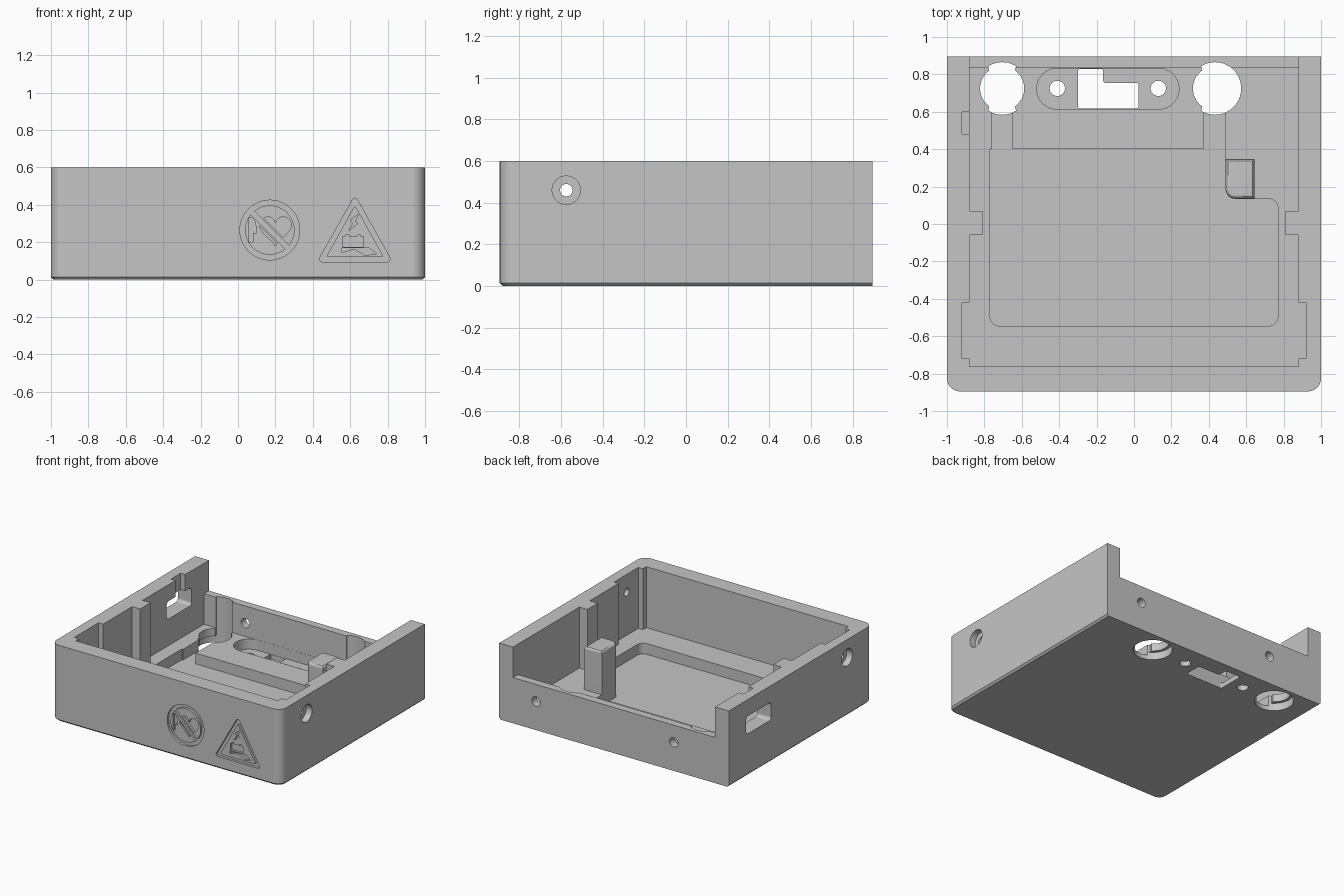
import bpy, bmesh
from math import sin, cos, pi, atan2
from mathutils import Vector

cube = bpy.data.objects.get("Cube")
if cube:
    bpy.data.objects.remove(cube, do_unlink=True)

COLOUR = (0.56, 0.56, 0.56, 1)
grey = bpy.data.materials.new("Plain grey")
grey.use_nodes = True
grey.diffuse_color = COLOUR
grey.node_tree.nodes["Principled BSDF"].inputs["Base Color"].default_value = COLOUR

AXES = {"z": lambda u, v, w: (u, v, w),
        "y": lambda u, v, w: (u, w, v),
        "x": lambda u, v, w: (w, u, v)}


# Profile helpers
def rect(u0, u1, v0, v1):
    return [(u0, v0), (u1, v0), (u1, v1), (u0, v1)]


def circle(u, v, r, n=48):
    return [(u + r * cos(2 * pi * i / n), v + r * sin(2 * pi * i / n)) for i in range(n)]


def rounded(points, radii, steps=8):
    """Round each corner of a polygon by its radius."""
    out = []
    for i, (p, r) in enumerate(zip(points, radii)):
        p = Vector(p)
        if not r:
            out.append(tuple(p))
            continue
        a = (Vector(points[i - 1]) - p).normalized()
        b = (Vector(points[(i + 1) % len(points)]) - p).normalized()
        half = a.angle(b) / 2
        reach = r / abs(sin(half) / cos(half))
        c = p + (a + b).normalized() * (r / sin(half))
        d0, d1 = p + a * reach - c, p + b * reach - c
        start = atan2(d0.y, d0.x)
        sweep = (atan2(d1.y, d1.x) - start + pi) % (2 * pi) - pi
        for k in range(steps + 1):
            t = start + sweep * k / steps
            out.append((c.x + r * cos(t), c.y + r * sin(t)))
    return out


# Solid helpers
def finish(bm, name):
    bmesh.ops.recalc_face_normals(bm, faces=bm.faces)
    mesh = bpy.data.meshes.new(name)
    bm.to_mesh(mesh)
    bm.free()
    mesh.materials.append(grey)
    obj = bpy.data.objects.new(name, mesh)
    bpy.context.collection.objects.link(obj)
    return obj


def prism(name, pts, lo, hi, axis="z", bevel=0, bevel_z=0, segments=1, keep=lambda e: True):
    bm = bmesh.new()
    a, b = [[bm.verts.new(AXES[axis](u, v, w)) for u, v in pts] for w in (lo, hi)]
    bm.faces.new(a)
    bm.faces.new(b)
    for i in range(len(pts)):
        bm.faces.new((a[i - 1], a[i], b[i], b[i - 1]))
    bmesh.ops.recalc_face_normals(bm, faces=bm.faces)
    if bevel:
        edges = [e for e in bm.edges
                 if all(abs(v.co.z - bevel_z) < 1e-5 for v in e.verts) and keep(e)]
        bmesh.ops.bevel(bm, geom=edges, offset=bevel, segments=segments, profile=0.5,
                        affect="EDGES", clamp_overlap=True)
    return finish(bm, name)


def frame(name, outer, inner, lo, hi, axis):
    bm = bmesh.new()
    loops = [[bm.verts.new(AXES[axis](u, v, w)) for u, v in pts]
             for pts, w in ((outer, lo), (outer, hi), (inner, hi), (inner, lo))]
    for k in range(4):
        a, b = loops[k - 1], loops[k]
        for i in range(len(outer)):
            bm.faces.new((a[i - 1], a[i], b[i], b[i - 1]))
    return finish(bm, name)


def cut(body, tool):
    mod = body.modifiers.new("cut", "BOOLEAN")
    mod.operation = "DIFFERENCE"
    mod.solver = "EXACT"
    mod.object = tool
    bpy.ops.object.select_all(action="DESELECT")
    bpy.context.view_layer.objects.active = body
    body.select_set(True)
    bpy.ops.object.modifier_apply(modifier=mod.name)
    bpy.data.objects.remove(tool, do_unlink=True)


def carve(pts, lo, hi, axis="z"):
    cut(tray, prism("cutter", pts, lo, hi, axis))


# Outer shell with rounded front corners and chamfered bottom edge
FRONT, BACK, TOP, LEDGE, FLOOR = -0.895, 0.895, 0.6, 0.12, 0.035
tray = prism("enclosure_tray", rounded(rect(-1, 1, FRONT, BACK), (0.07, 0.07, 0, 0)),
             0, TOP, bevel=0.014, keep=lambda e: not all(v.co.y > 0.89 for v in e.verts))

# Main cavity with side ribs and wall recesses
side = [(0.88, -0.763), (0.88, -0.72), (0.92, -0.72), (0.92, -0.42), (0.88, -0.42),
        (0.88, -0.06), (0.81, -0.06), (0.81, 0.07), (0.88, 0.07), (0.88, 0.833)]
carve(side + [(-x, y) for x, y in reversed(side)], LEDGE, 1)

# Low back wall
carve(rect(-0.88, 0.88, 0.8, 1.1), 0.36, 1.1)

# Sunken floor with channels to the two large holes
pocket = [(-0.77, -0.545), (0.77, -0.545), (0.77, 0.135), (0.49, 0.135), (0.49, 0.65),
          (0.375, 0.65), (0.375, 0.4), (-0.65, 0.4), (-0.65, 0.65), (-0.76, 0.65),
          (-0.76, 0.4), (-0.77, 0.4)]
carve(rounded(pocket, (0.05, 0.05, 0.05, 0.05, 0, 0, 0, 0, 0, 0, 0, 0)), FLOOR, 0.9)

# Large round holes with side tongues, wider underneath
for cx, open_right in ((-0.705, False), (0.433, True)):
    shape = []
    for i in range(96):
        t = 2 * pi * (i + 0.5) / 96
        wide = abs(cos(t)) < 0.56 or (open_right and cos(t) > 0)
        r = 0.14 if wide else 0.118
        shape.append((cx + r * cos(t), 0.725 + r * sin(t)))
    carve(shape, -0.1, 1.2)
    carve(circle(cx, 0.725, 0.141, 64), -0.15, FLOOR + 0.025)

# Connector seat with stepped window and two screw holes
carve(rounded(rect(-0.52, 0.24, 0.614, 0.832), [0.108] * 4, 12), FLOOR + 0.005, 0.3)
window = [(-0.3, 0.618), (0.025, 0.618), (0.025, 0.755), (-0.165, 0.755),
          (-0.165, 0.83), (-0.3, 0.83)]
carve(rounded(window, [0.012] * 6, 3), -0.1, 0.25)
for x in (-0.41, 0.13):
    carve(circle(x, 0.725, 0.041, 32), -0.1, 0.25)

# Counterbored side screw holes and back wall holes
for s in (-1, 1):
    lo, hi = sorted((s * 0.95, s * 1.1))
    carve(circle(-0.575, 0.46, 0.068), lo, hi, "x")
    lo, hi = sorted((s * 0.85, s * 1.1))
    carve(circle(-0.575, 0.46, 0.03, 32), lo, hi, "x")
for x in (0.68, -0.52):
    carve(circle(x, 0.225, 0.037, 32), 0.8, 1, "y")

# Side port with guide groove above it
carve(rounded(rect(0.37, 0.68, 0.33, 0.47), [0.025] * 4), -1.1, -0.85, "x")
carve(rect(-0.92, -0.85, 0.48, 0.6), 0.4, 1.1)

# Engraved prohibition sign: ring, slash, split heart and raised hand
OUT, IN = FRONT - 0.05, FRONT + 0.018
cx, cz, d = 0.17, 0.265, 0.097


def slash(w):
    return [(cx - d - w, cz + d - w), (cx + d - w, cz - d - w),
            (cx + d + w, cz - d + w), (cx - d + w, cz + d + w)]


heart = []
for i in range(40):
    t = 2 * pi * i / 40
    heart.append((0.2 + 0.085 * sin(t) ** 3,
                  0.27 + 0.0055 * (13 * cos(t) - 5 * cos(2 * t) - 2 * cos(3 * t) - cos(4 * t))))
hand = [(0.06, 0.2), (0.08, 0.2), (0.08, 0.25), (0.1, 0.25), (0.09, 0.33), (0.06, 0.33)]
for outline in (heart, hand):
    figure = prism("cutter", outline, OUT, IN, "y")
    cut(figure, prism("cutter", slash(0.016), OUT - 0.1, IN + 0.1, "y"))
    cut(tray, figure)
cut(tray, frame("cutter", circle(cx, cz, 0.16), circle(cx, cz, 0.132), OUT, IN, "y"))
carve(slash(0.009), OUT, IN - 0.002, "y")

# Engraved warning triangle with battery and spill
tri = [(0.425, 0.095), (0.825, 0.095), (0.625, 0.45)]
inner = [(0.47, 0.12), (0.78, 0.12), (0.625, 0.398)]
cut(tray, frame("cutter", rounded(tri, [0.015] * 3, 4), rounded(inner, [0.008] * 3, 4),
                OUT, IN, "y"))
carve(rect(0.56, 0.67, 0.175, 0.23), OUT, IN, "y")
for x in (0.575, 0.638):
    carve(rect(x, x + 0.018, 0.225, 0.24), OUT, IN - 0.002, "y")
carve([(0.555, 0.145), (0.62, 0.165), (0.68, 0.13), (0.74, 0.138), (0.7, 0.17), (0.555, 0.168)],
      OUT, IN, "y")
carve([(0.59, 0.26), (0.64, 0.3), (0.625, 0.31), (0.645, 0.35), (0.6, 0.32), (0.615, 0.3)],
      OUT, IN, "y")

# Support post rising beside the sunken floor
post = prism("support_post", rounded(rect(0.49, 0.645, 0.135, 0.348), (0.05, 0, 0, 0)),
             0.02, 0.46, bevel=0.025, bevel_z=0.46, segments=3)

# Smooth curved surfaces, keep flats and corners crisp
bpy.ops.object.select_all(action="DESELECT")
for obj in (tray, post):
    obj.select_set(True)
bpy.context.view_layer.objects.active = tray
bpy.ops.object.shade_smooth_by_angle(angle=0.5)
for obj in (tray, post):
    weighted = obj.modifiers.new("flat normals", "WEIGHTED_NORMAL")
    weighted.keep_sharp = True
